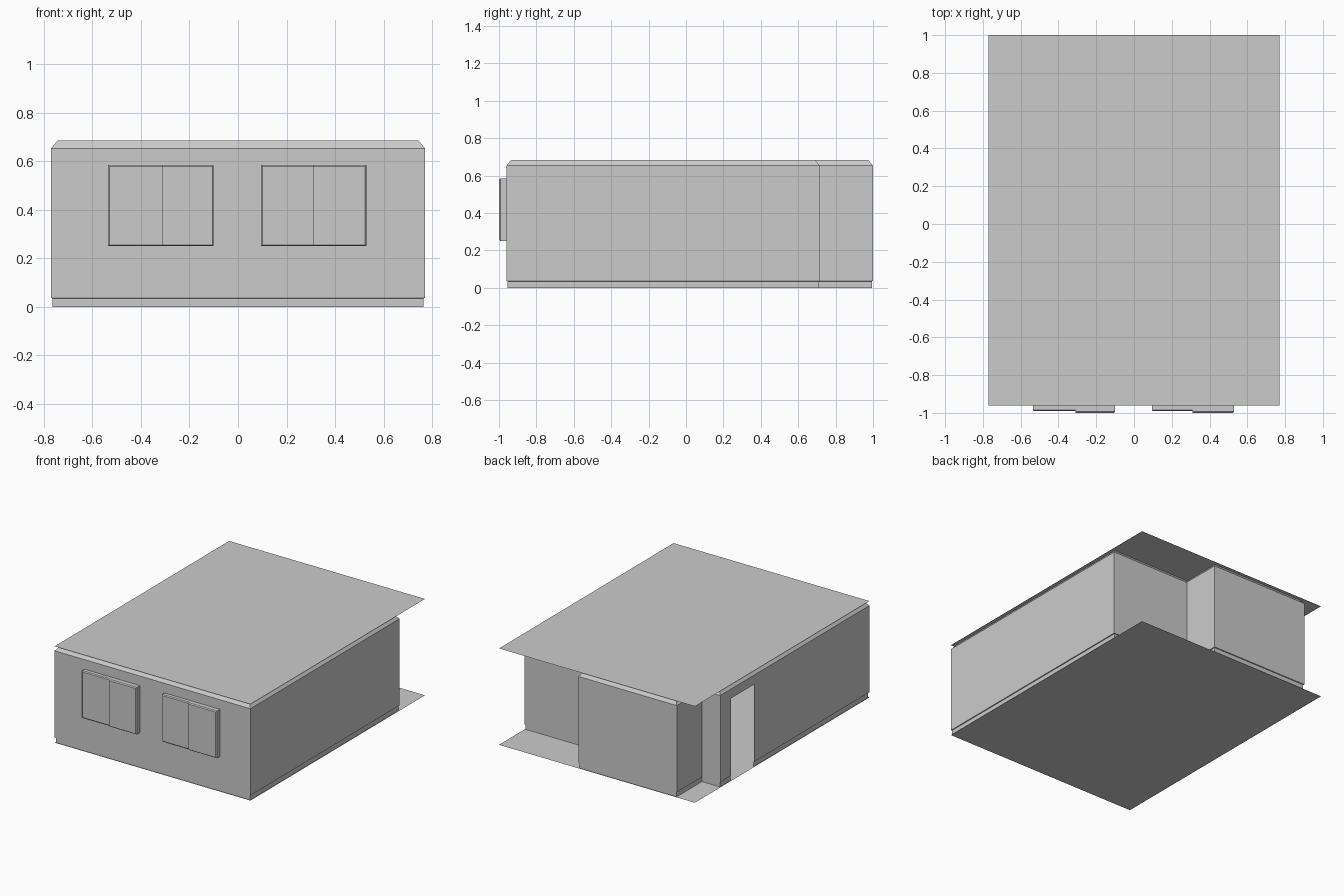
import bpy, bmesh
from mathutils import Vector

if "Cube" in bpy.data.objects:
    bpy.data.objects.remove(bpy.data.objects["Cube"])

W, FRONT, BACK, STEP, H = 0.77, -0.96, 1.0, 0.715, 0.685
WIN_Z = (0.25, 0.585)
DOOR_TOP = 0.587
WINDOWS = ((-0.535, -0.31, -0.10), (0.095, 0.31, 0.53))


def finish(name, bm, merge=True):
    if merge:
        bmesh.ops.remove_doubles(bm, verts=bm.verts, dist=1e-5)
    me = bpy.data.meshes.new(name)
    bm.to_mesh(me)
    bm.free()
    ob = bpy.data.objects.new(name, me)
    bpy.context.collection.objects.link(ob)
    return ob


def quad(bm, pts):
    bm.faces.new([bm.verts.new(p) for p in pts])


def slab(name, z):
    bm = bmesh.new()
    quad(bm, [(-W, FRONT, z), (W, FRONT, z), (W, BACK, z), (-W, BACK, z)])
    return finish(name, bm)


# Floor and ceiling sheets
slab("floor", 0.0)
ceiling = slab("ceiling", H)
ceiling.data.flip_normals()

# Room outline, counter-clockwise, with the back bay
outline = [Vector(p) for p in ((-W, FRONT), (W, FRONT), (W, STEP), (0.146, STEP),
                               (0.146, BACK), (-0.628, BACK), (-0.628, STEP), (-W, STEP))]
# Wall profile (inset, height): skirting, plain wall, coving
profile = [(0.006, 0), (0.006, 0.035), (0, 0.037), (0, WIN_Z[0]), (0, WIN_Z[1]),
           (0, DOOR_TOP), (0, 0.653), (0.026, H)]
# Openings per wall: (start, end, low, high), measured along the wall
holes = {0: [(x0 + W, x1 + W, *WIN_Z) for x0, _, x1 in WINDOWS],
         7: [(STEP - 0.595, STEP - 0.336, 0, DOOR_TOP)]}


def inset_corner(i, d):
    p, a, b = outline[i], outline[i - 1], outline[(i + 1) % len(outline)]
    e0, e1 = (p - a).normalized(), (b - p).normalized()
    return p + d * (Vector((-e0.y, e0.x)) + Vector((-e1.y, e1.x)))


bm = bmesh.new()
for i in range(len(outline)):
    j = (i + 1) % len(outline)
    length = (outline[j] - outline[i]).length
    gaps = holes.get(i, [])
    cuts = sorted({0.0, length, *(s for g in gaps for s in g[:2])})

    def point(s, level):
        d, z = level
        return inset_corner(i, d).lerp(inset_corner(j, d), s / length).to_3d() + Vector((0, 0, z))

    for s0, s1 in zip(cuts, cuts[1:]):
        for lo, hi in zip(profile, profile[1:]):
            s, z = (s0 + s1) / 2, (lo[1] + hi[1]) / 2
            if any(g[0] < s < g[1] and g[2] < z < g[3] for g in gaps):
                continue
            quad(bm, [point(s0, lo), point(s0, hi), point(s1, hi), point(s1, lo)])
finish("walls", bm)


def loft(bm, rings, cap):
    # rings of (x0, x1, z0, z1, y)
    loops = [[(a, y, c), (b, y, c), (b, y, d), (a, y, d)] for a, b, c, d, y in rings]
    for p, q in zip(loops, loops[1:]):
        for k in range(4):
            n = (k + 1) % 4
            quad(bm, [p[k], q[k], q[n], p[n]])
    if cap:
        quad(bm, loops[-1][::-1])


# Sliding windows: outer reveal with two stepped sashes, open to the room
z0, z1 = WIN_Z
for side, (x0, xm, x1) in zip(("left", "right"), WINDOWS):
    bm = bmesh.new()
    loft(bm, [(x0, x1, z0, z1, FRONT), (x0, x1, z0, z1, -0.985)], False)
    finish(side + "_window_reveal", bm)
    bm = bmesh.new()
    e = 0.006
    loft(bm, [(x0, xm, z0, z1, -0.985), (x0 + e, xm, z0 + e, z1 - e, -0.991)], True)
    finish(side + "_window_inner_sash", bm)
    bm = bmesh.new()
    loft(bm, [(xm, x1, z0, z1, -0.985), (xm, x1, z0, z1, -0.993),
              (xm, x1 - e, z0 + e, z1 - e, -1.0)], True)
    finish(side + "_window_outer_sash", bm)
